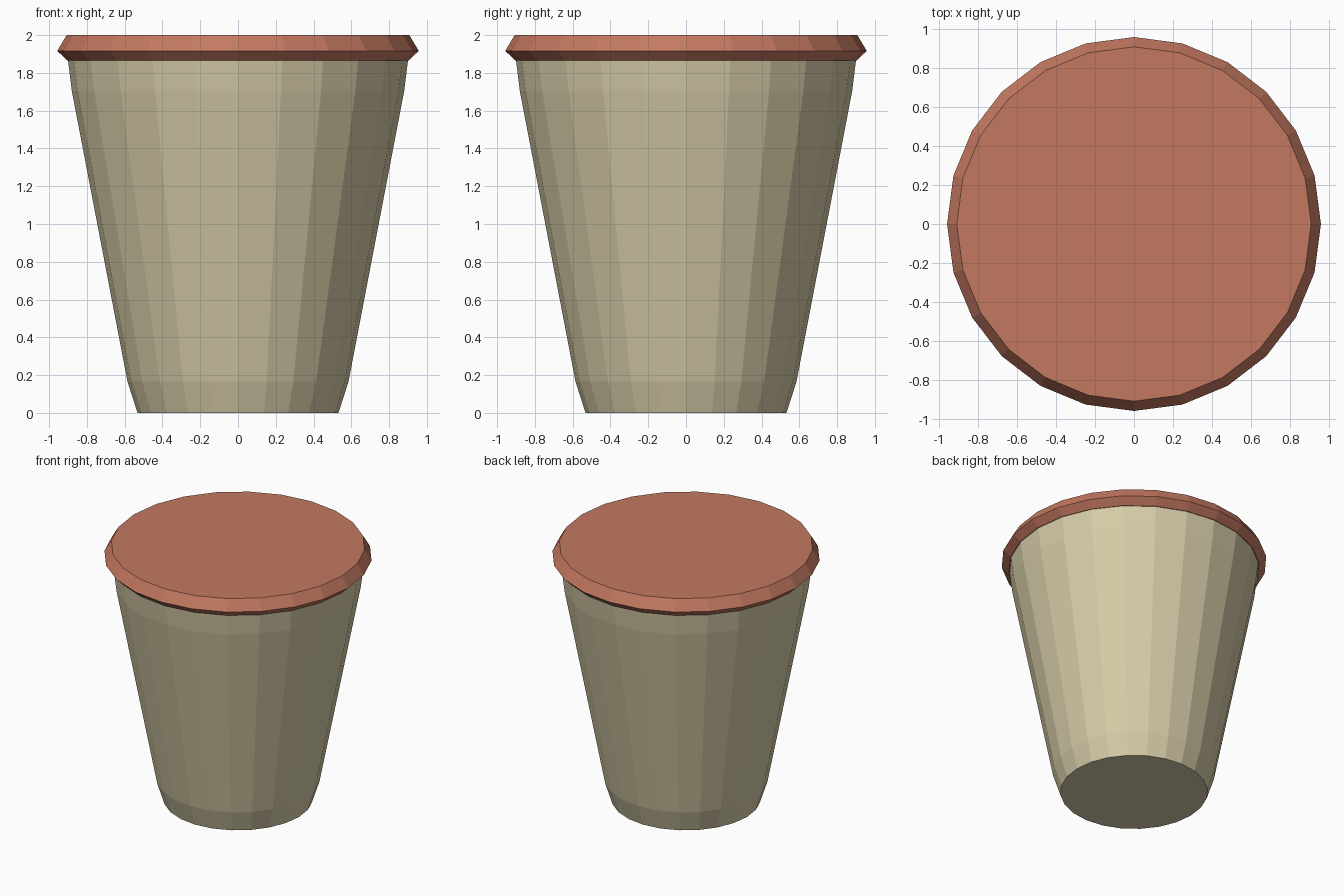
import bpy, bmesh
from math import cos, sin, tau

if "Cube" in bpy.data.objects:
    bpy.data.objects.remove(bpy.data.objects["Cube"])

SIDES = 24


def lathe(name, profile, color):
    """Revolve (radius, z) rings around z and cap both ends, flat shaded."""
    bm = bmesh.new()
    rings = [[bm.verts.new((r * cos(tau * i / SIDES), r * sin(tau * i / SIDES), z))
              for i in range(SIDES)] for r, z in profile]
    for low, high in zip(rings, rings[1:]):
        for i in range(SIDES):
            j = (i + 1) % SIDES
            bm.faces.new((low[i], low[j], high[j], high[i]))
    bm.faces.new(rings[0][::-1])
    bm.faces.new(rings[-1])
    mesh = bpy.data.meshes.new(name)
    bm.to_mesh(mesh)
    bm.free()
    mat = bpy.data.materials.new(name + "_color")
    mat.diffuse_color = color
    mat.use_nodes = True
    mat.node_tree.nodes["Principled BSDF"].inputs["Base Color"].default_value = mat.diffuse_color
    mesh.materials.append(mat)
    obj = bpy.data.objects.new(name, mesh)
    bpy.context.collection.objects.link(obj)
    return obj


# Tapered cup body with bevelled foot and straighter rim
lathe("cup", [(0.532, 0), (0.585, 0.165), (0.88, 1.705), (0.90, 1.866)],
      (0.67, 0.60, 0.39, 1))

# Lid with a pointed outer edge
lathe("lid", [(0.905, 1.866), (0.957, 1.917), (0.907, 2.0)],
      (0.55, 0.19, 0.12, 1))
